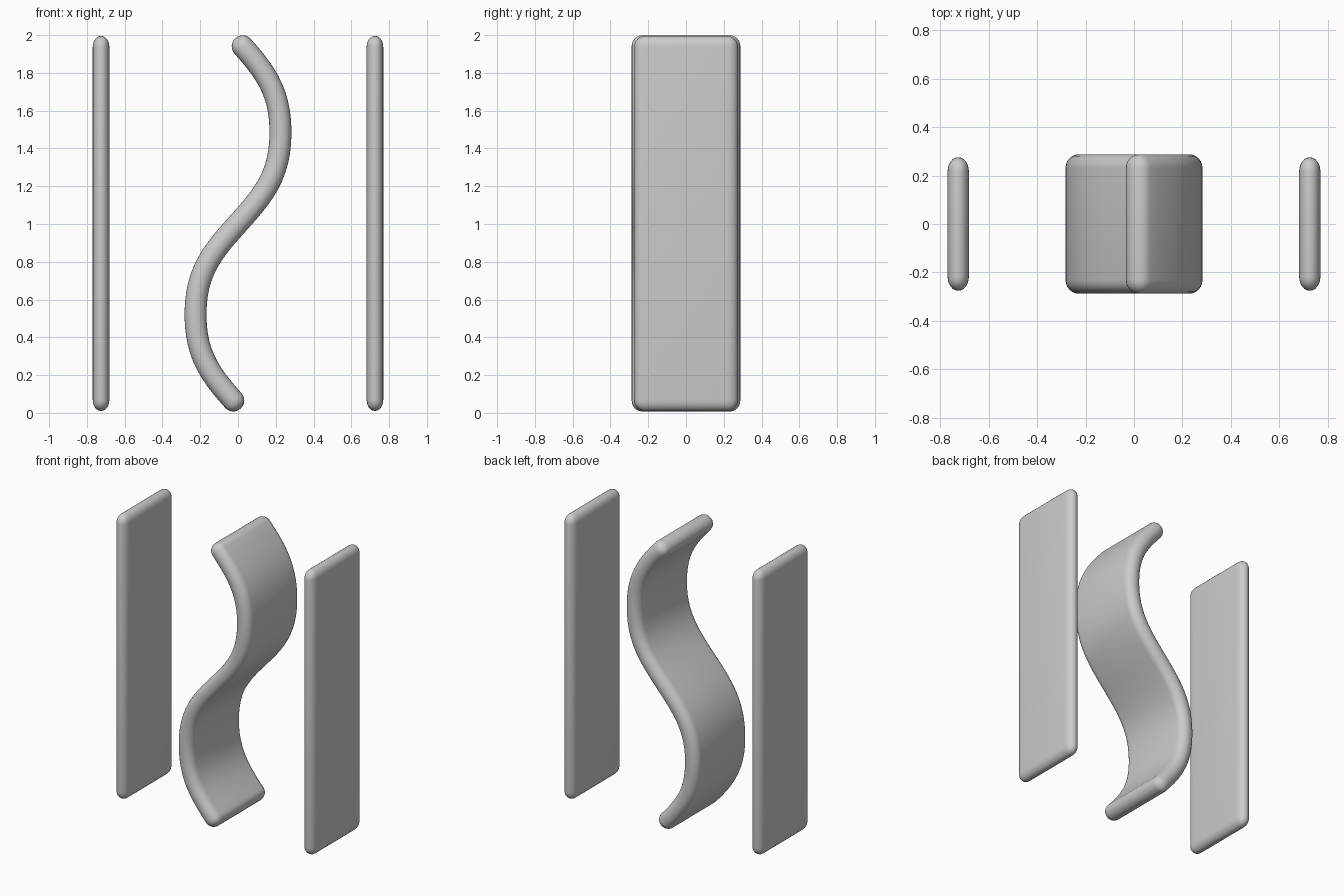
import bpy, bmesh
from math import sin, pi
from mathutils import Vector

cube = bpy.data.objects.get("Cube")
if cube:
    bpy.data.objects.remove(cube, do_unlink=True)

grey = bpy.data.materials.new("plain grey")
grey.use_nodes = True
colour = (0.6, 0.6, 0.6, 1)
grey.diffuse_color = colour
grey.node_tree.nodes["Principled BSDF"].inputs["Base Color"].default_value = colour


def rounded_slab(thick, width, length, radius):
    """Upright slab whose edges are rounded over its whole thickness."""
    bm = bmesh.new()
    bmesh.ops.create_cube(bm, size=1)
    bmesh.ops.scale(bm, vec=(2 * radius, width, length), verts=bm.verts)
    bmesh.ops.bevel(bm, geom=bm.edges[:], offset=radius * 0.97, segments=6,
                    profile=0.5, affect='EDGES')
    bmesh.ops.scale(bm, vec=(thick / (2 * radius), 1, 1), verts=bm.verts)
    return bm


def finish(bm, name, location):
    bmesh.ops.recalc_face_normals(bm, faces=bm.faces)
    mesh = bpy.data.meshes.new(name)
    bm.to_mesh(mesh)
    bm.free()
    mesh.materials.append(grey)
    obj = bpy.data.objects.new(name, mesh)
    bpy.context.collection.objects.link(obj)
    obj.location = location
    bpy.ops.object.select_all(action='DESELECT')
    obj.select_set(True)
    bpy.context.view_layer.objects.active = obj
    bpy.ops.object.shade_smooth_by_angle(angle=pi / 3)


# Straight side panels
for side, x in (("left", 0.725), ("right", -0.725)):
    finish(rounded_slab(0.088, 0.55, 1.985, 0.06), side + "_panel", (x, 0, 1.003))


# Wavy middle panel: a slab bent along an S-shaped centre line
def centre(z):
    a = pi * z / 0.965
    return Vector((0.238 * sin(a) + 0.013 * sin(3 * a), 0, z))


steps = 400
path = [centre(-0.98 + 1.96 * i / steps) for i in range(steps + 1)]
dist = [0]
for a, b in zip(path, path[1:]):
    dist.append(dist[-1] + (b - a).length)
length = dist[-1]

bm = rounded_slab(0.116, 0.575, length, 0.058)
cuts = 48
for i in range(1, cuts):
    z = (i / cuts - 0.5) * (length - 0.13)
    bmesh.ops.bisect_plane(bm, geom=bm.verts[:] + bm.edges[:] + bm.faces[:],
                           plane_co=(0, 0, z), plane_no=(0, 0, 1))
for v in bm.verts:
    s = min(max(v.co.z + length / 2, 0), length)
    i = next((k for k in range(steps) if dist[k + 1] >= s), steps - 1)
    t = (s - dist[i]) / (dist[i + 1] - dist[i])
    tangent = (path[i + 1] - path[i]).normalized()
    normal = Vector((tangent.z, 0, -tangent.x))
    spot = path[i].lerp(path[i + 1], t) + normal * v.co.x
    v.co = (spot.x, v.co.y, spot.z)
finish(bm, "wavy_panel", (0, 0, 1.003))
